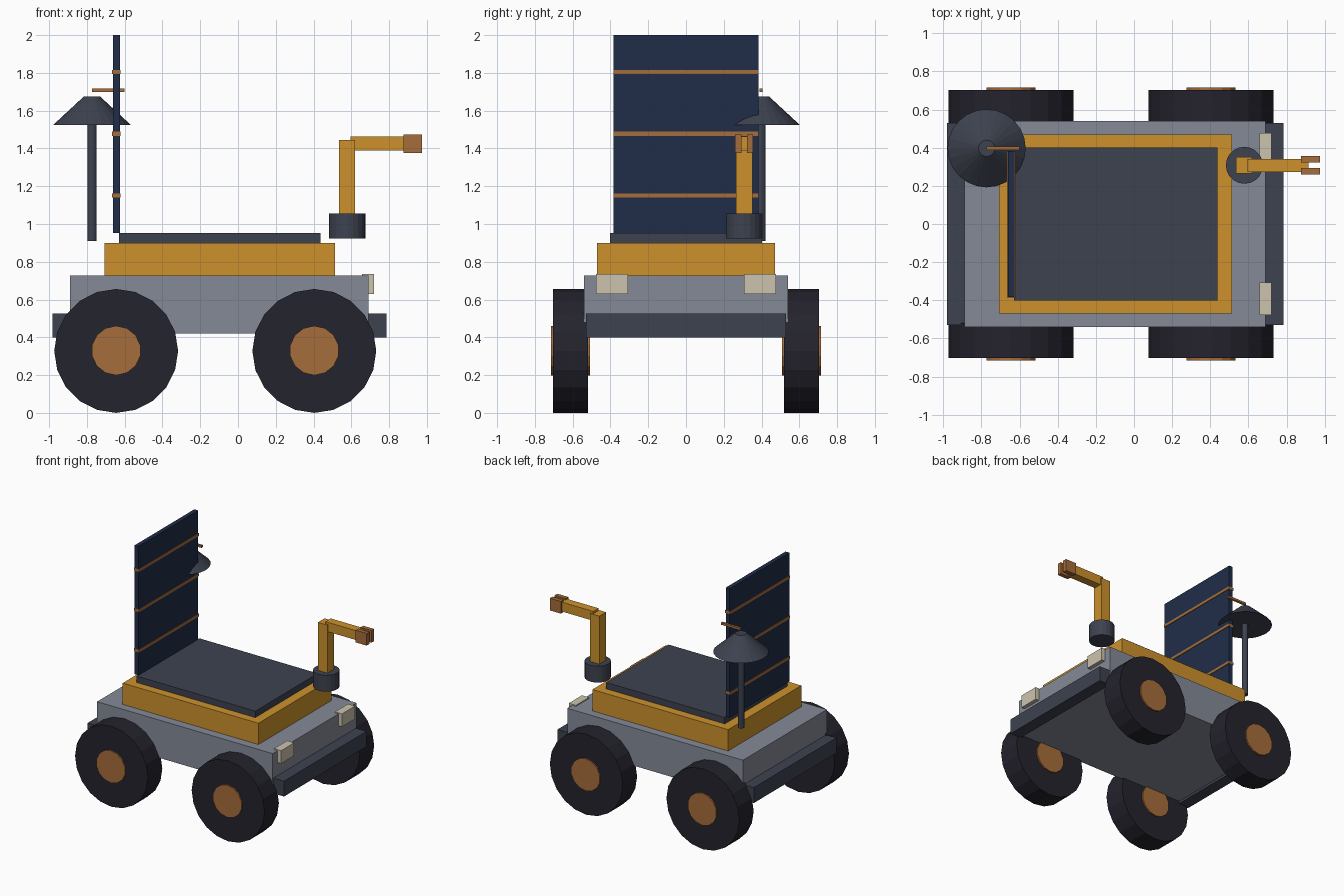
import bpy
from math import pi

cube = bpy.data.objects.get("Cube")
if cube:
    bpy.data.objects.remove(cube, do_unlink=True)


def material(name, hex_code):
    """Flat material from an sRGB hex colour, stored as linear values."""
    srgb = [int(hex_code[i:i + 2], 16) / 255 for i in (0, 2, 4)]
    colour = [((c + 0.055) / 1.055) ** 2.4 for c in srgb] + [1]
    mat = bpy.data.materials.new(name)
    mat.use_nodes = True
    mat.diffuse_color = colour
    mat.node_tree.nodes["Principled BSDF"].inputs["Base Color"].default_value = colour
    return mat


grey = material("body grey", "858a97")
yellow = material("ochre yellow", "cc912c")
slate = material("dark slate", "3d424f")
rubber = material("black rubber", "24232d")
copper = material("copper", "a66d3b")
navy = material("panel navy", "202c48")
cream = material("lamp cream", "cdc4ae")


def finish(name, mat):
    obj = bpy.context.object
    obj.name = obj.data.name = name
    obj.data.materials.append(mat)
    return obj


def box(name, mat, x, y, z):
    """Box from its (min, max) range on each axis."""
    ranges = (x, y, z)
    bpy.ops.mesh.primitive_cube_add(size=1, location=[(a + b) / 2 for a, b in ranges])
    obj = finish(name, mat)
    obj.scale = [b - a for a, b in ranges]
    return obj


def tube(name, mat, centre, z, r1, r2=None, sides=20):
    """Upright cylinder or cone between two heights."""
    bpy.ops.mesh.primitive_cone_add(
        vertices=sides, radius1=r1, radius2=r1 if r2 is None else r2,
        depth=z[1] - z[0], location=(*centre, (z[0] + z[1]) / 2))
    return finish(name, mat)


def disc(name, mat, x, y, z, radius, width, sides):
    """Cylinder lying along the y axis."""
    bpy.ops.mesh.primitive_cylinder_add(
        vertices=sides, radius=radius, depth=width,
        location=(x, y, z), rotation=(pi / 2, 0, 0))
    return finish(name, mat)


# Body, upper tray and deck
box("chassis", grey, (-0.89, 0.69), (-0.54, 0.54), (0.42, 0.727))
box("upper_tray", yellow, (-0.708, 0.513), (-0.47, 0.47), (0.727, 0.90))
box("deck", slate, (-0.63, 0.437), (-0.402, 0.402), (0.90, 0.952))

# Bumpers at both ends
box("rear_bumper", slate, (-0.982, -0.885), (-0.53, 0.53), (0.40, 0.525))
box("nose_bumper", slate, (0.685, 0.785), (-0.53, 0.53), (0.40, 0.525))

# Mirrored headlights and wheels
for side, label in ((-1, "right"), (1, "left")):
    box(label + "_headlight", cream, (0.657, 0.721),
        sorted((side * 0.307, side * 0.476)), (0.63, 0.735))
    for x, end in ((-0.645, "rear"), (0.404, "nose")):
        disc(f"{label}_{end}_tyre", rubber, x, side * 0.612, 0.328, 0.328, 0.184, 20)
        disc(f"{label}_{end}_hub", copper, x, side * 0.612, 0.33, 0.131, 0.206, 14)

# Upright solar panel with strips showing on both faces
box("solar_panel", navy, (-0.661, -0.626), (-0.384, 0.383), (0.952, 2.0))
for i, z in enumerate((1.15, 1.478, 1.805)):
    box(f"panel_strip_{i + 1}", copper, (-0.666, -0.621),
        (-0.385, 0.384), (z - 0.011, z + 0.011))

# Mast, dish and feed rod
mast = (-0.773, 0.397)
tube("mast", slate, mast, (0.91, 1.6), 0.024, sides=12)
tube("dish", slate, mast, (1.525, 1.675), 0.205, 0.043, 24)
box("feed_rod", copper, (-0.773, -0.60), (0.388, 0.406), (1.70, 1.718))

# Robot arm with a two finger gripper
tube("arm_base", slate, (0.579, 0.308), (0.922, 1.055), 0.097)
box("arm_column", yellow, (0.534, 0.62), (0.265, 0.351), (1.055, 1.445))
box("arm_boom", yellow, (0.595, 0.915), (0.274, 0.342), (1.388, 1.464))
for side, label in ((-1, "right"), (1, "left")):
    box(label + "_finger", copper, (0.877, 0.975),
        sorted((0.308 + side * 0.014, 0.308 + side * 0.048)), (1.376, 1.475))
